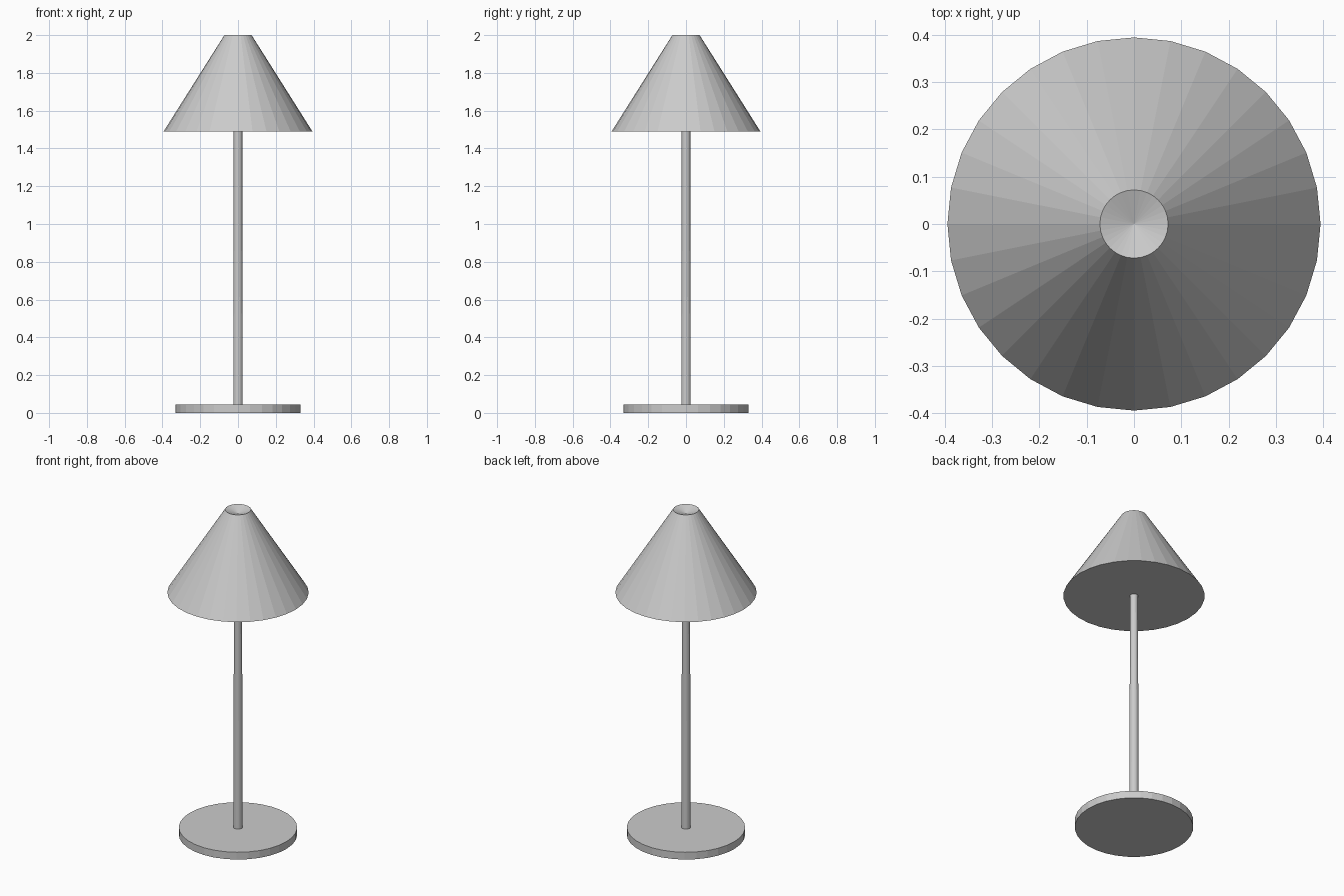
import bpy, bmesh, math

if "Cube" in bpy.data.objects:
    bpy.data.objects.remove(bpy.data.objects["Cube"])

SIDES = 32


def lathe(name, profile):
    """Revolve (radius, z) points around z; radius 0 makes a pole point."""
    bm = bmesh.new()
    rings = []
    for r, z in profile:
        if r == 0:
            rings.append([bm.verts.new((0, 0, z))])
        else:
            rings.append([bm.verts.new((r * math.sin(a), r * math.cos(a), z))
                          for a in (2 * math.pi * i / SIDES for i in range(SIDES))])
    for lo, hi in zip(rings, rings[1:]):
        for i in range(SIDES):
            j = (i + 1) % SIDES
            if len(lo) == 1:
                bm.faces.new((lo[0], hi[i], hi[j]))
            elif len(hi) == 1:
                bm.faces.new((lo[i], lo[j], hi[0]))
            else:
                bm.faces.new((lo[i], lo[j], hi[j], hi[i]))
    bmesh.ops.recalc_face_normals(bm, faces=bm.faces)
    mesh = bpy.data.meshes.new(name)
    bm.to_mesh(mesh)
    bm.free()
    obj = bpy.data.objects.new(name, mesh)
    bpy.context.collection.objects.link(obj)
    return obj


# Flat round foot
lathe("base", [(0, 0), (0.33, 0), (0.33, 0.045), (0, 0.045)])

# Slim stem, very slightly tapered
lathe("stem", [(0, 0.04), (0.025, 0.04), (0.023, 1.495), (0, 1.495)])

# Conical shade: closed flat underside, shallow dimple in the top
lathe("shade", [(0, 1.49), (0.394, 1.49), (0.072, 2.0), (0, 1.975)])
